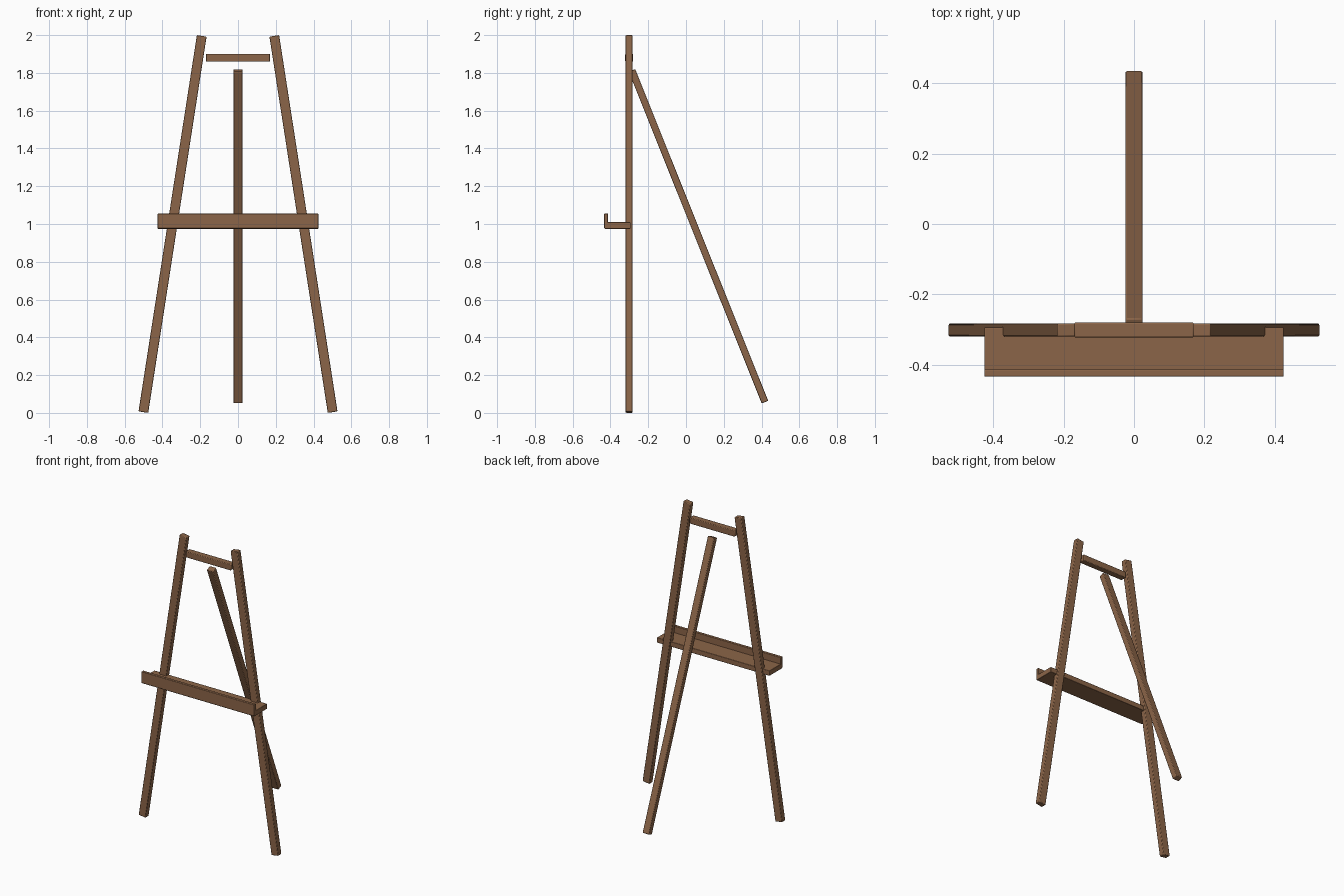
import bpy
import math
from mathutils import Vector

cube = bpy.data.objects.get("Cube")
if cube:
    bpy.data.objects.remove(cube, do_unlink=True)

wood = bpy.data.materials.new("brown_wood")
wood.use_nodes = True
color = (0.26, 0.13, 0.065, 1)
wood.diffuse_color = color
wood.node_tree.nodes["Principled BSDF"].inputs["Base Color"].default_value = color


def plank(name, center, size, rotation=(0, 0, 0), bevel=0.004):
    """Box with softly rounded edges."""
    bpy.ops.mesh.primitive_cube_add(size=1, location=center, rotation=rotation)
    obj = bpy.context.object
    obj.name = name
    obj.scale = size
    bpy.ops.object.transform_apply(location=False, rotation=False, scale=True)
    obj.data.materials.append(wood)
    mod = obj.modifiers.new("rounded_edges", "BEVEL")
    mod.width = bevel
    mod.segments = 2
    bpy.ops.object.shade_smooth_by_angle(angle=math.radians(35))
    return obj


def leg(name, bottom, top, width, depth):
    """Plank running between two end points."""
    a, b = Vector(bottom), Vector(top)
    d = b - a
    # Lean sideways about y, or backwards about x
    tilt = (-math.atan2(d.y, d.z), math.atan2(d.x, d.z), 0)
    return plank(name, (a + b) / 2, (width, depth, d.length), tilt)


# Front legs, leaning towards each other
for side, s in (("left", 1), ("right", -1)):
    leg(f"front_leg_{side}", (s * 0.501, -0.301, 0.004),
        (s * 0.192, -0.301, 1.996), 0.052, 0.037)

# Rear support leg
leg("rear_leg", (0, 0.418, 0.057), (0, -0.286, 1.813), 0.048, 0.037)

# Crossbar between the leg tops
plank("top_crossbar", (0, -0.301, 1.88), (0.34, 0.042, 0.042))

# Ledge with its raised front lip
plank("ledge", (0, -0.362, 0.992), (0.85, 0.138, 0.035), bevel=0.003)
plank("ledge_lip", (0, -0.423, 1.016), (0.85, 0.02, 0.078), bevel=0.003)
